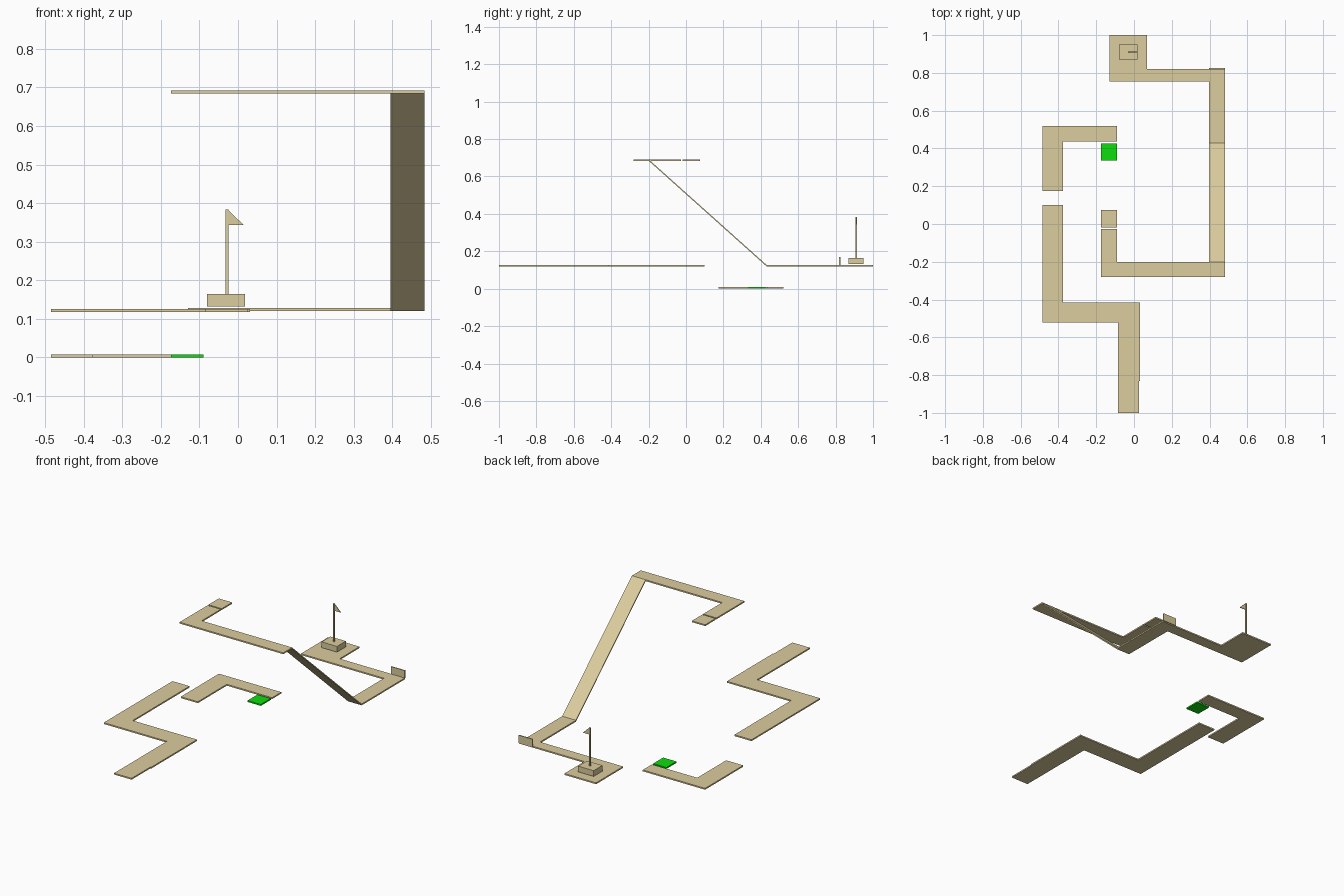
import bpy, bmesh
from mathutils import Vector


def material(name, rgb):
    m = bpy.data.materials.new(name)
    m.diffuse_color = (*rgb, 1)
    return m


TAN = material("sand", (0.71, 0.61, 0.34))
GREEN = material("bright green", (0.004, 0.72, 0.004))


def prism(name, outline, sweep, mat=TAN):
    """Extrude a closed planar outline along a vector."""
    bm = bmesh.new()
    face = bm.faces.new([bm.verts.new(p) for p in outline])
    new = bmesh.ops.extrude_face_region(bm, geom=[face])["geom"]
    bmesh.ops.translate(bm, vec=Vector(sweep),
                        verts=[g for g in new if isinstance(g, bmesh.types.BMVert)])
    bmesh.ops.recalc_face_normals(bm, faces=bm.faces)
    me = bpy.data.meshes.new(name)
    bm.to_mesh(me)
    bm.free()
    me.materials.append(mat)
    ob = bpy.data.objects.new(name, me)
    bpy.context.collection.objects.link(ob)
    return ob


def slab(name, plan, z0, z1, mat=TAN):
    return prism(name, [(x, y, z0) for x, y in plan], (0, 0, z1 - z0), mat)


def box(name, x0, x1, y0, y1, z0, z1, mat=TAN):
    return slab(name, [(x0, y0), (x1, y0), (x1, y1), (x0, y1)], z0, z1, mat)


# Starting path, middle level, zigzag
slab("start_path", [(-0.085, -1), (0.026, -1), (0.026, -0.83), (0.031, -0.83),
                    (0.031, -0.415), (-0.377, -0.415), (-0.377, 0.10),
                    (-0.485, 0.10), (-0.485, -0.522), (-0.085, -0.522)], 0.118, 0.126)

# Lower path and green pad
slab("lower_path", [(-0.485, 0.175), (-0.377, 0.175), (-0.377, 0.437),
                    (-0.09, 0.437), (-0.09, 0.52), (-0.485, 0.52)], 0, 0.008)
box("green_pad", -0.174, -0.09, 0.335, 0.425, 0, 0.008, GREEN)

# Upper path with its separate end tile
box("upper_tile", -0.174, -0.09, -0.019, 0.075, 0.684, 0.692)
slab("upper_path", [(-0.174, -0.28), (0.483, -0.28), (0.483, -0.2), (-0.09, -0.2),
                    (-0.09, -0.027), (-0.174, -0.027)], 0.684, 0.692)

# Ramp down to the finish level
prism("ramp", [(0.396, -0.2, 0.692), (0.396, 0.43, 0.128),
               (0.396, 0.43, 0.12), (0.396, -0.2, 0.684)], (0.087, 0, 0))

# Finish path, square platform and corner bumper
slab("finish_path", [(0.396, 0.43), (0.483, 0.43), (0.483, 0.82), (0.07, 0.82),
                     (0.07, 1), (-0.13, 1), (-0.13, 0.755), (0.396, 0.755)], 0.12, 0.128)
box("bumper_wall", 0.396, 0.483, 0.819, 0.825, 0.125, 0.17)

# Flag on its block
box("flag_base", -0.08, 0.018, 0.87, 0.95, 0.132, 0.165)
box("flag_pole", -0.033, -0.025, 0.906, 0.914, 0.165, 0.383)
prism("flag", [(-0.026, 0.908, 0.383), (-0.026, 0.908, 0.343), (0.015, 0.908, 0.343)],
      (0, 0.004, 0))
